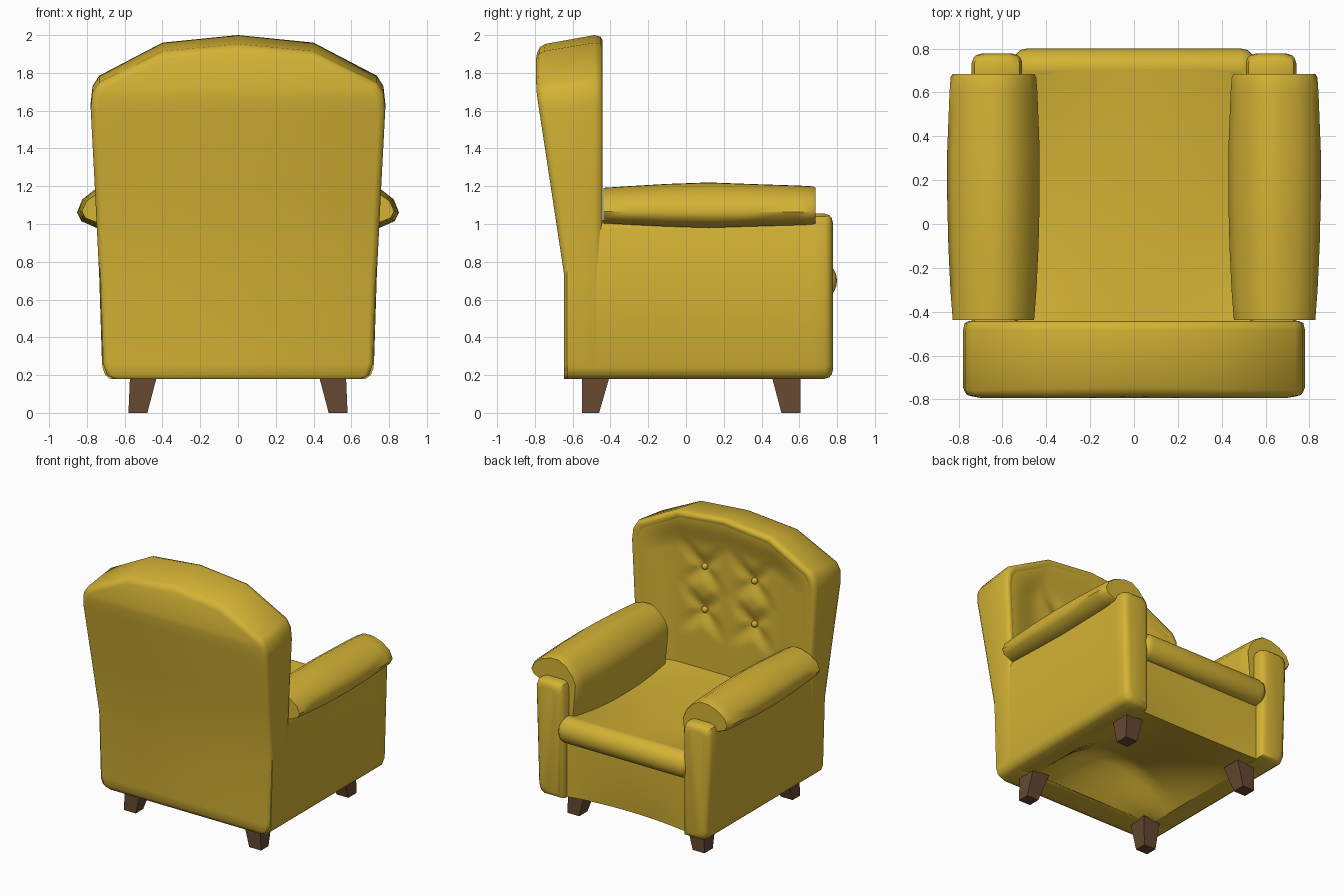
import bpy, bmesh, math

if "Cube" in bpy.data.objects:
    bpy.data.objects.remove(bpy.data.objects["Cube"])


def material(name, rgb):
    m = bpy.data.materials.new(name)
    m.diffuse_color = (*rgb, 1)
    m.use_nodes = True
    m.node_tree.nodes["Principled BSDF"].inputs["Base Color"].default_value = m.diffuse_color
    return m


FABRIC = material("mustard fabric", (0.66, 0.45, 0.035))
WOOD = material("brown wood", (0.13, 0.066, 0.031))


def make(name, verts, faces, mat=FABRIC, angle=40, recalc=True):
    bm = bmesh.new()
    vs = [bm.verts.new(v) for v in verts]
    for f in faces:
        bm.faces.new([vs[i] for i in dict.fromkeys(f)])
    if recalc:
        bmesh.ops.recalc_face_normals(bm, faces=bm.faces)
    me = bpy.data.meshes.new(name)
    bm.to_mesh(me)
    bm.free()
    ob = bpy.data.objects.new(name, me)
    bpy.context.collection.objects.link(ob)
    me.materials.append(mat)
    bpy.ops.object.select_all(action='DESELECT')
    ob.select_set(True)
    bpy.context.view_layer.objects.active = ob
    bpy.ops.object.shade_smooth_by_angle(angle=math.radians(angle))
    return ob


def loft(name, rings, strips=False, **kw):
    """Skin closed rings; ends are capped flat, or with strips across the ring."""
    n = len(rings[0])
    verts = [p for r in rings for p in r]
    faces = [(k * n + i, k * n + (i + 1) % n, (k + 1) * n + (i + 1) % n, (k + 1) * n + i)
             for k in range(len(rings) - 1) for i in range(n)]
    for b in (0, (len(rings) - 1) * n):
        if strips:
            faces += [(b + i, b + i + 1, b + n - 2 - i, b + n - 1 - i) for i in range((n - 1) // 2)]
        else:
            faces.append(tuple(range(b, b + n)))
    return make(name, verts, faces, **kw)


def grid(name, nu, nv, f, **kw):
    """Sheet from f(u, v), u in -1..1 and v in 0..1."""
    verts = [f(2 * i / nu - 1, j / nv) for j in range(nv + 1) for i in range(nu + 1)]
    w = nu + 1
    faces = [(j * w + i, j * w + i + 1, (j + 1) * w + i + 1, (j + 1) * w + i)
             for j in range(nv) for i in range(nu)]
    return make(name, verts, faces, recalc=False, **kw)


def lerp(x, pts):
    for (a, b), (c, d) in zip(pts, pts[1:]):
        if x <= c:
            return b + (d - b) * max(0, x - a) / (c - a)
    return pts[-1][1]


def smooth(t):
    t = max(0, min(1, t))
    return t * t * (3 - 2 * t)


# Backrest shell: arched outline, raked rear, rounded rim
half = [(0.66, 0.18), (0.70, 0.20), (0.72, 0.26), (0.735, 0.73), (0.758, 1.2),
        (0.78, 1.64), (0.77, 1.73), (0.735, 1.785), (0.4, 1.96), (0, 2.0)]
outline = half + [(-x, z) for x, z in half[-2::-1]]
REAR = [(0.73, -0.645), (1.7, -0.792), (1.85, -0.798), (1.95, -0.78)]


def back_ring(y, kx, kz, rear=False):
    ring = []
    for x, z in outline:
        z = 1.1 + (z - 1.1) * (1 - kz) if z > 1.1 else z
        ring.append((x * (1 - kx), y + (lerp(z, REAR) if rear else 0), z))
    return ring


loft("backrest", [back_ring(-0.565, 0.08, 0.07), back_ring(-0.455, 0.07, 0.06),
                  back_ring(-0.442, 0.035, 0.03), back_ring(-0.452, 0.01, 0.009),
                  back_ring(-0.485, 0, 0),
                  back_ring(0.035, 0, 0.052, True), back_ring(0.01, 0.012, 0.07, True),
                  back_ring(0, 0.045, 0.1, True)], strips=True, angle=55)


# Tufted inner back with a shallow hollow and button dents
BUTTONS = [(x, z) for x in (-0.21, 0.21) for z in (1.22, 1.55)]


def tuft(u, v):
    top = lerp(abs(u) * 0.735, [(0, 1.955), (0.4, 1.915), (0.735, 1.74)])
    z = top - (top - 0.72) * v
    x = u * (0.685 + 0.05 * (z - 0.7))
    edge = smooth((1 - abs(u)) / 0.4) * smooth(v / 0.2)
    y = -0.453 - 0.047 * edge
    for bx, bz in BUTTONS:
        dx, dz = x - bx, z - bz
        a = math.atan2(dz, dx)
        r = math.hypot(dx, dz) * (1.1 - 0.4 * math.cos(4 * a + math.pi))
        y -= 0.045 * max(0, 1 - r / 0.2) ** 1.5
    return (x, y, z)


grid("tufted_back_panel", 56, 56, tuft)
for k, (bx, bz) in enumerate(BUTTONS):
    bpy.ops.mesh.primitive_uv_sphere_add(segments=12, ring_count=8, radius=0.024,
                                         location=(bx, -0.53, bz))
    b = bpy.context.object
    b.name = f"back_button_{k + 1}"
    b.data.materials.append(FABRIC)
    bpy.ops.object.shade_smooth()

# Seat, dipping slightly along its sides
grid("seat", 12, 20, lambda u, v: (
    0.53 * u, -0.51 + 1.21 * v,
    0.78 + 0.018 * v - (0.02 + 0.04 * u * u) * (1 - (2 * v - 1) ** 2)))

# Rolled seat front edge
nose = []
for x, r in ((-0.545, 0.35), (-0.54, 0.7), (-0.52, 0.92), (-0.49, 1),
             (0.49, 1), (0.52, 0.92), (0.54, 0.7), (0.545, 0.35)):
    nose.append([(x, 0.71 + 0.09 * r * math.cos(t * math.pi / 10),
                  0.70 + 0.1 * r * math.sin(t * math.pi / 10)) for t in range(20)])
loft("seat_front_roll", nose)


# Front apron turning under into a hollow that peaks towards the rear
def lower(u, v):
    bow = 1 - u * u
    if v < 0.4:
        t = v / 0.4
        return (0.53 * u, 0.71 - 0.025 * bow * t * t, 0.64 - 0.46 * t + 0.015 * bow * t)
    t = (v - 0.4) / 0.6
    rise = lerp(t, [(0, 0), (0.8, 0.25), (1, 0)])
    return (0.53 * u, (0.71 - 0.025 * bow) * (1 - t) - 0.46 * t,
            0.18 + bow * (0.015 * (1 - t) + rise))


grid("apron_and_underside", 14, 30, lower, angle=80)

# Arms with rounded front posts, and padded covers that run down to the seat
PAD = [(0.75, 0.98), (0.83, 1.015), (0.852, 1.06), (0.825, 1.13), (0.755, 1.185),
       (0.67, 1.218), (0.59, 1.22), (0.52, 1.175), (0.46, 1.10), (0.43, 1.02),
       (0.445, 0.88), (0.47, 0.70), (0.54, 0.70), (0.54, 0.98)]
for s, side in ((1, "right"), (-1, "left")):
    rings = []
    for y, d, inner, top in ((-0.63, 0, 0.53, 1.02), (0.5, 0, 0.53, 1.02), (0.6, 0, 0.51, 1.03),
                             (0.67, 0, 0.51, 1.055), (0.735, 0, 0.51, 1.055),
                             (0.758, 0.008, 0.51, 1.055), (0.771, 0.022, 0.51, 1.055),
                             (0.777, 0.045, 0.51, 1.055)):
        x0, z0, z1 = inner + d, 0.18 + d, top - d
        ring = [(x0, z0), (0.675 - d, z0), (0.703 - d, z0 + 0.02), (0.718 - d, z0 + 0.06),
                (0.74 - d, z1 - 0.05), (0.727 - d, z1 - 0.014), (0.69 - d, z1),
                (x0 + 0.045, z1), (x0 + 0.013, z1 - 0.014), (x0, z1 - 0.05)]
        rings.append([(s * x, y, z) for x, z in ring])
    loft(f"{side}_arm", rings)

    rings = []
    for y, k, kz in ((-0.437, 0.88, 0.78), (-0.3, 0.93, 0.85), (-0.1, 0.975, 0.94),
                     (0.12, 1, 1), (0.33, 1, 0.94), (0.6, 0.95, 0.87), (0.67, 0.925, 0.84),
                     (0.685, 0.88, 0.79)):
        rings.append([(s * (0.642 + (x - 0.642) * k), y,
                       1.09 + (z - 1.09) * kz if z > 0.95 else z) for x, z in PAD])
    loft(f"{side}_arm_pad", rings, angle=50)

    # Tapered legs
    for name, ty, by in (("rear", (-0.55, -0.405), (-0.55, -0.46)),
                         ("front", (0.455, 0.605), (0.505, 0.605))):
        lo = [(x * s, y, 0) for x, y in ((0.48, by[0]), (0.58, by[0]), (0.58, by[1]), (0.48, by[1]))]
        hi = [(x * s, y, 0.19) for x, y in ((0.43, ty[0]), (0.572, ty[0]), (0.572, ty[1]), (0.43, ty[1]))]
        loft(f"{side}_{name}_leg", [lo, hi], mat=WOOD, angle=20)
